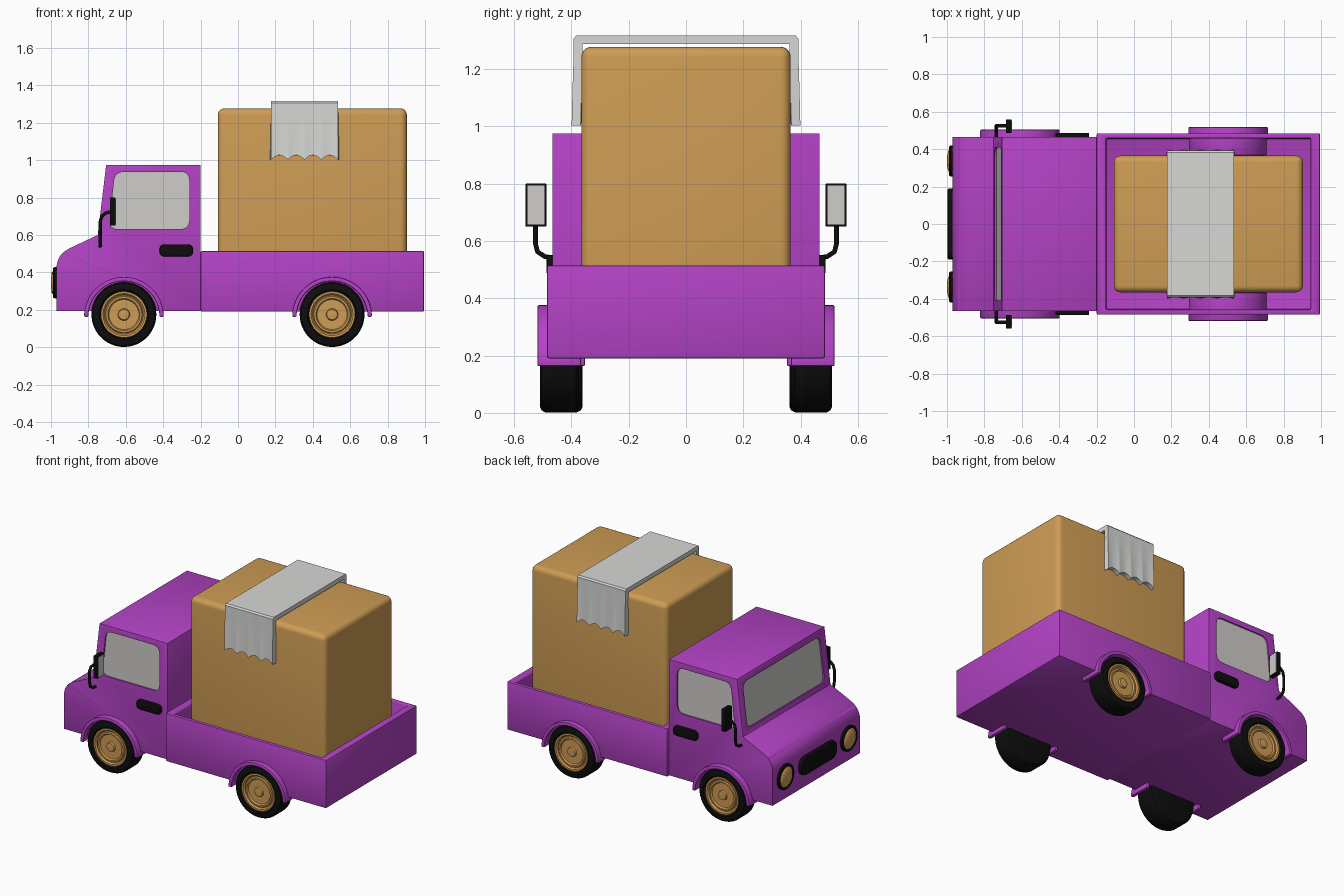
import bpy, bmesh, math
from mathutils import Vector as V

if "Cube" in bpy.data.objects:
    bpy.data.objects.remove(bpy.data.objects["Cube"])


def material(name, rgb):
    m = bpy.data.materials.new(name)
    m.diffuse_color = (*rgb, 1)
    m.use_nodes = True
    m.node_tree.nodes["Principled BSDF"].inputs["Base Color"].default_value = m.diffuse_color
    return m


PURPLE = material("purple paint", (0.45, 0.055, 0.56))
TAN = material("cardboard tan", (0.62, 0.335, 0.09))
BLACK = material("black rubber", (0.004, 0.004, 0.004))
GLASS = material("grey glass", (0.62, 0.61, 0.59))
TAPE = material("tape grey", (0.68, 0.68, 0.67))


def finish(name, bm, mat, bevel=0, segs=2):
    """Bevel the sharp edges, then turn the bmesh into a shaded object."""
    bmesh.ops.recalc_face_normals(bm, faces=bm.faces)
    if bevel:
        sharp = [e for e in bm.edges if len(e.link_faces) == 2 and e.calc_face_angle() > 0.7]
        bmesh.ops.bevel(bm, geom=sharp, offset=bevel, segments=segs, profile=0.5,
                        affect='EDGES', clamp_overlap=True)
    me = bpy.data.meshes.new(name)
    bm.to_mesh(me)
    bm.free()
    me.materials.append(mat)
    ob = bpy.data.objects.new(name, me)
    bpy.context.collection.objects.link(ob)
    shade(ob)
    return ob


def activate(ob):
    bpy.ops.object.select_all(action='DESELECT')
    ob.select_set(True)
    bpy.context.view_layer.objects.active = ob


def shade(ob):
    activate(ob)
    bpy.ops.object.shade_smooth_by_angle(angle=math.radians(35))


def rounded(pts, r, n=6):
    """Round polygon corners; a point may carry its own radius as third value."""
    out = []
    for i, p in enumerate(pts):
        c, a, b = V(p[:2]), V(pts[i - 1][:2]), V(pts[(i + 1) % len(pts)][:2])
        rad = p[2] if len(p) > 2 else r
        if not rad:
            out.append(c)
            continue
        s, e = c + (a - c).normalized() * rad, c + (b - c).normalized() * rad
        for k in range(n + 1):
            t = k / n
            out.append(s * (1 - t) ** 2 + c * 2 * t * (1 - t) + e * t * t)
    return out


def prism(name, pts, o, u, v, w, d0, d1, mat, bevel=0, segs=2):
    """Outline in the plane (o, u, v), extruded along w from d0 to d1."""
    o, u, v, w = V(o), V(u), V(v), V(w)
    bm = bmesh.new()
    lo, hi = [[bm.verts.new(o + u * p[0] + v * p[1] + w * d) for p in pts] for d in (d0, d1)]
    bm.faces.new(lo)
    bm.faces.new(hi)
    for i in range(len(pts)):
        bm.faces.new((lo[i - 1], lo[i], hi[i], hi[i - 1]))
    return finish(name, bm, mat, bevel, segs)


def box(name, x0, x1, y0, y1, z0, z1, mat, bevel=0, segs=2):
    return prism(name, [(x0, y0), (x1, y0), (x1, y1), (x0, y1)],
                 (0, 0, 0), (1, 0, 0), (0, 1, 0), (0, 0, 1), z0, z1, mat, bevel, segs)


def lathe(name, profile, o, u, v, w, mat, n=48):
    """Spin (radius, height) points around the axis w."""
    o, u, v, w = V(o), V(u), V(v), V(w)
    bm = bmesh.new()
    rings = []
    for r, h in profile:
        rings.append([bm.verts.new(o + w * h + (u * math.cos(a) + v * math.sin(a)) * r)
                      for a in (2 * math.pi * k / n for k in range(n))])
    for a, b in zip(rings, rings[1:]):
        for k in range(n):
            bm.faces.new((a[k - 1], a[k], b[k], b[k - 1]))
    bm.faces.new(rings[0])
    bm.faces.new(rings[-1])
    return finish(name, bm, mat)


X, Y, Z = (1, 0, 0), (0, 1, 0), (0, 0, 1)

# cab
cab = prism("cab", rounded([(-0.97, 0.195, 0), (-0.97, 0.475, 0.05), (-0.92, 0.52, 0.03),
                            (-0.75, 0.60, 0), (-0.705, 0.975, 0), (-0.2, 0.975, 0),
                            (-0.2, 0.195, 0)], 0), (0, 0, 0), X, Z, Y, -0.465, 0.465,
            PURPLE, 0.01)


def window(name, pts, o, u, v, inward):
    """Recess cut into the cab, with a glass plate at its bottom."""
    outline = rounded(pts, 0.05)
    cut = prism(name + "_cutter", outline, o, u, v, inward, -0.03, 0.016, PURPLE)
    cut.hide_render = True
    mod = cab.modifiers.new("recess", 'BOOLEAN')
    mod.object, mod.operation, mod.solver = cut, 'DIFFERENCE', 'EXACT'
    activate(cab)
    bpy.ops.object.modifier_apply(modifier=mod.name)
    bpy.data.objects.remove(cut)
    prism(name, outline, o, u, v, inward, 0.010, 0.017, GLASS)


for s, side in ((1, "left"), (-1, "right")):
    window(side + "_window", [(-0.69, 0.632), (-0.26, 0.632), (-0.26, 0.938), (-0.658, 0.938)],
           (0, s * 0.465, 0), X, Z, (0, -s, 0))
slope = V((0.045, 0, 0.375)).normalized()
window("windshield", [(-0.41, 0.035), (0.41, 0.035), (0.41, 0.335), (-0.41, 0.335)],
       (-0.75, 0, 0.60), Y, slope, (slope.z, 0, -slope.x))
shade(cab)

# open cargo bed: box with a sunken top
bm = bmesh.new()
levels = [(-0.2, 0.995, 0.485, 0.19), (-0.2, 0.995, 0.485, 0.515),
          (-0.15, 0.945, 0.458, 0.515), (-0.15, 0.945, 0.458, 0.22)]
rings = [[bm.verts.new((x, y, z)) for x, y in ((a, -w), (b, -w), (b, w), (a, w))]
         for a, b, w, z in levels]
for p, q in zip(rings, rings[1:]):
    for k in range(4):
        bm.faces.new((p[k - 1], p[k], q[k], q[k - 1]))
bm.faces.new(rings[0])
bm.faces.new(rings[-1])
finish("cargo_bed", bm, PURPLE, 0.008)

# cardboard box
box("cardboard_box", -0.108, 0.903, -0.365, 0.365, 0.218, 1.277, TAN, 0.035, 5)

# tape strip folded over the box, with a scalloped, slightly wavy torn edge
bm = bmesh.new()
rows, n = [], 48
for i in range(n + 1):
    t = i / n
    x = 0.177 + 0.358 * t
    wave = abs(math.sin(4 * math.pi * t))
    half = [(0.393 + 0.006 * (1 - wave), 1.003 + 0.024 * wave),
            (0.392 + 0.004 * (1 - wave), 1.13), (0.392, 1.25), (0.392, 1.306), (0.383, 1.316)]
    path = half + [(-y, z) for y, z in reversed(half)]
    rows.append([bm.verts.new((x, y, z)) for y, z in path])
for a, b in zip(rows, rows[1:]):
    for k in range(len(a) - 1):
        bm.faces.new((a[k], a[k + 1], b[k + 1], b[k]))
tape = finish("tape_strip", bm, TAPE)
mod = tape.modifiers.new("thickness", 'SOLIDIFY')
mod.thickness, mod.offset = 0.032, -1
if tape.data.polygons[4].normal.z < 0:
    tape.data.flip_normals()
activate(tape)
bpy.ops.object.modifier_apply(modifier=mod.name)
shade(tape)

# wheels and arches
TYRE = [(0.05, 0.378), (0.15, 0.375), (0.162, 0.38), (0.17, 0.395), (0.17, 0.49),
        (0.163, 0.504), (0.15, 0.51), (0.13, 0.51), (0.122, 0.502), (0.122, 0.48)]
RIM = [(0.123, 0.47), (0.123, 0.504), (0.112, 0.504), (0.104, 0.494), (0.1, 0.494), (0.096, 0.502),
       (0.086, 0.502), (0.08, 0.492), (0.032, 0.492), (0.028, 0.504), (0.012, 0.506)]
for end, cx, dy in (("front", -0.61, -0.014), ("rear", 0.503, 0.0)):
    arc = [math.pi * k / 32 for k in range(33)]
    arch = [(0.213 * math.cos(a), 0.213 * math.sin(a)) for a in arc]
    arch += [(0.19 * math.cos(a), 0.19 * math.sin(a)) for a in reversed(arc)]
    for s, side in ((1, "left"), (-1, "right")):
        o, w = (cx, s * dy, 0.175), (0, s, 0)
        lathe(f"{end}_{side}_tyre", [(r * 1.02, h) for r, h in TYRE], o, X, Z, w, BLACK)
        lathe(f"{end}_{side}_rim", RIM, o, X, Z, w, TAN)
        prism(f"{end}_{side}_arch", arch, (cx, s * dy, 0.163), X, Z, w, 0.367, 0.518,
              PURPLE, 0.005)

# grille
prism("grille", rounded([(-0.19, 0.285), (0.19, 0.285), (0.19, 0.405), (-0.19, 0.405)], 0.058),
      (-0.97, 0, 0), Y, Z, (-1, 0, 0), -0.01, 0.027, BLACK, 0.008)

for s, side in ((1, "left"), (-1, "right")):
    # headlight: black ring with a domed lens
    o = (-0.97, s * 0.337, 0.345)
    lathe(side + "_headlight_ring", [(0.083, -0.01), (0.083, 0.012), (0.078, 0.018),
                                     (0.068, 0.018), (0.066, 0.01)], o, Y, Z, (-1, 0, 0), BLACK)
    lathe(side + "_headlight_lens", [(0.067, 0.0), (0.067, 0.014), (0.055, 0.022),
                                     (0.035, 0.028), (0.012, 0.03)], o, Y, Z, (-1, 0, 0), TAN)
    # door handle
    prism(side + "_door_handle", rounded([(-0.42, 0.485), (-0.24, 0.485), (-0.24, 0.55),
                                          (-0.42, 0.55)], 0.031),
          (0, s * 0.465, 0), X, Z, (0, s, 0), -0.005, 0.022, BLACK, 0.006)
    # mirror housing and glass
    y0, y1 = sorted((s * 0.487, s * 0.56))
    box(side + "_mirror_housing", -0.685, -0.655, y0, y1, 0.65, 0.80, BLACK, 0.003)
    box(side + "_mirror_glass", -0.657, -0.653, y0 + 0.007, y1 - 0.007, 0.657, 0.793, GLASS)
    # mirror arm
    cu = bpy.data.curves.new(side + "_mirror_arm", 'CURVE')
    cu.dimensions, cu.bevel_depth, cu.bevel_resolution = '3D', 0.009, 3
    cu.use_fill_caps = True
    pts = [(-0.737, 0.455, 0.54), (-0.737, 0.492, 0.545), (-0.737, 0.518, 0.562),
           (-0.737, 0.525, 0.59), (-0.737, 0.525, 0.67), (-0.728, 0.525, 0.70),
           (-0.708, 0.525, 0.718), (-0.675, 0.525, 0.725)]
    sp = cu.splines.new('POLY')
    sp.points.add(len(pts) - 1)
    for p, (x, y, z) in zip(sp.points, pts):
        p.co = (x, s * y, z, 1)
    cu.materials.append(BLACK)
    bpy.context.collection.objects.link(bpy.data.objects.new(side + "_mirror_arm", cu))
